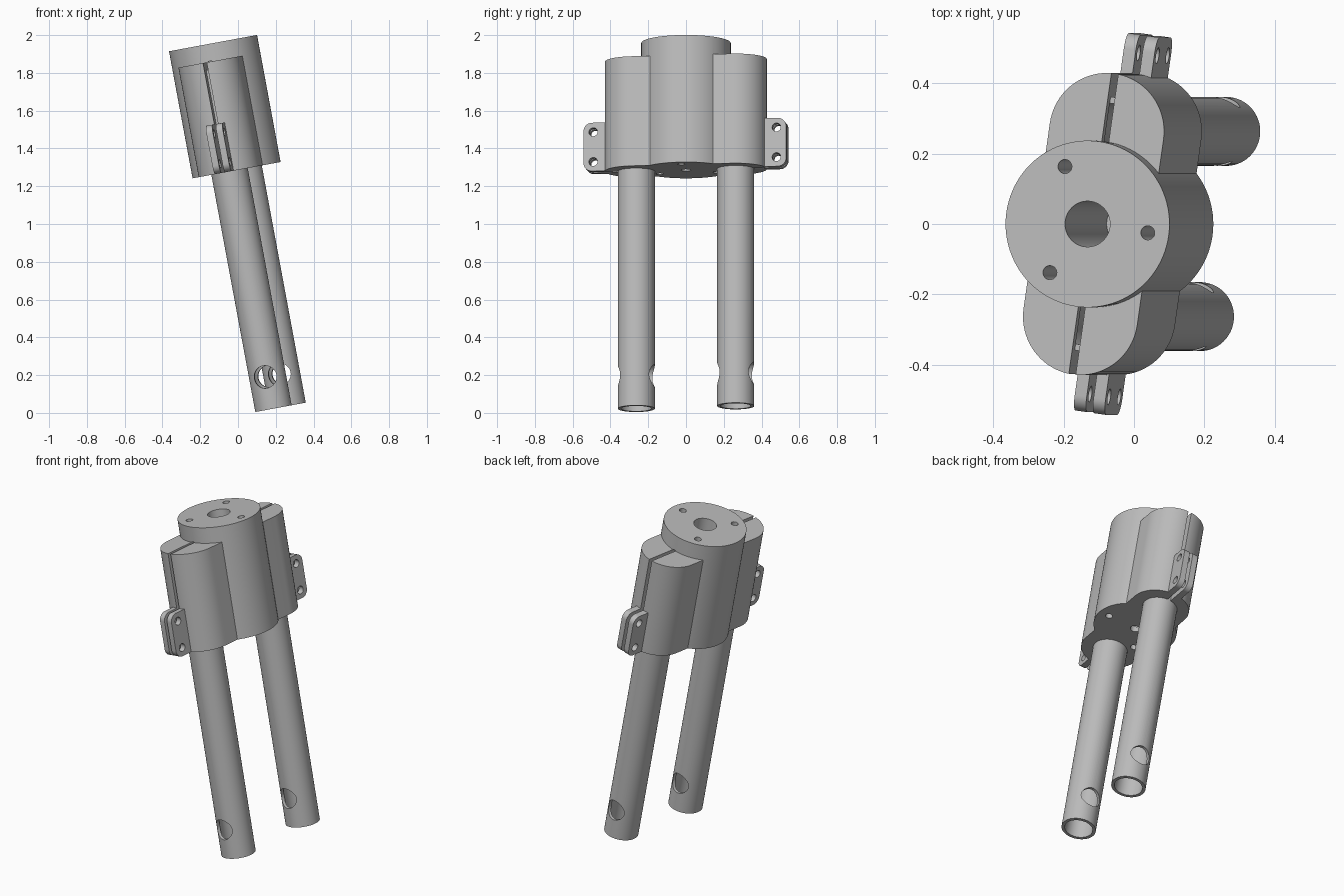
import bpy, bmesh, math
from mathutils import Matrix, Vector

if "Cube" in bpy.data.objects:
    bpy.data.objects.remove(bpy.data.objects["Cube"])

# Dimensions
LEG_Y, LEG_R, LEG_INNER = 0.266, 0.098, 0.08
BODY_R, BODY_H = 0.237, 0.684
LOBE_R, LOBE_H = 0.166, 0.59
LEG_BOTTOM, LEG_TOP = -1.277, 0.55
SLIT = 0.02

# Whole assembly leans to one side and is turned a little about its own axis
FRAME = (Matrix.Translation((-0.0075, 0, 1.285))
         @ Matrix.Rotation(math.radians(-10.5), 4, 'Y')
         @ Matrix.Rotation(math.radians(-8.2), 4, 'Z'))

grey = bpy.data.materials.new("plain_grey")
grey.use_nodes = True
grey.diffuse_color = (0.5, 0.5, 0.5, 1)
grey.node_tree.nodes["Principled BSDF"].inputs["Base Color"].default_value = (0.5, 0.5, 0.5, 1)


def make_object(name, bm):
    bmesh.ops.recalc_face_normals(bm, faces=bm.faces)
    mesh = bpy.data.meshes.new(name)
    bm.to_mesh(mesh)
    bm.free()
    mesh.materials.append(grey)
    ob = bpy.data.objects.new(name, mesh)
    bpy.context.scene.collection.objects.link(ob)
    ob.matrix_world = FRAME
    return ob


def prism(name, outline, z0, z1):
    bm = bmesh.new()
    face = bm.faces.new([bm.verts.new((x, y, z0)) for x, y in outline])
    new = bmesh.ops.extrude_face_region(bm, geom=[face])["geom"]
    bmesh.ops.translate(bm, vec=(0, 0, z1 - z0),
                        verts=[v for v in new if isinstance(v, bmesh.types.BMVert)])
    return make_object(name, bm)


def arc(cx, cy, r, start, end, n):
    angles = [math.radians(start + (end - start) * i / n) for i in range(n + 1)]
    return [(cx + r * math.cos(a), cy + r * math.sin(a)) for a in angles]


def cylinder(name, x, y, r, z0, z1, n=64):
    return prism(name, arc(x, y, r, 0, 360, n)[:-1], z0, z1)


def cross_pin(name, axis, r, length, centre):
    # Cylinder lying along the given axis
    bm = bmesh.new()
    turn = Vector((0, 0, 1)).rotation_difference(Vector(axis)).to_matrix().to_4x4()
    bmesh.ops.create_cone(bm, cap_ends=True, segments=40, radius1=r, radius2=r,
                          depth=length, matrix=Matrix.Translation(centre) @ turn)
    return make_object(name, bm)


def box(name, low, high):
    (x0, y0, z0), (x1, y1, z1) = low, high
    return prism(name, [(x0, y0), (x1, y0), (x1, y1), (x0, y1)], z0, z1)


def combine(ob, others, operation):
    for other in others:
        mod = ob.modifiers.new("combine", 'BOOLEAN')
        mod.operation, mod.object, mod.solver = operation, other, 'EXACT'
    bpy.context.view_layer.update()
    result = bpy.data.meshes.new_from_object(
        ob.evaluated_get(bpy.context.evaluated_depsgraph_get()))
    ob.modifiers.clear()
    ob.data = result
    for other in others:
        bpy.data.objects.remove(other)


def finish(ob):
    ob.data.shade_smooth()
    ob.data.set_sharp_from_angle(angle=math.radians(30))


# Clamp body: central drum joined with a lobe on each side
body = cylinder("clamp_body", 0, 0, BODY_R, 0, BODY_H, 96)
lobes = prism("lobes", arc(0, LEG_Y, LOBE_R, 0, 180, 40)
              + arc(0, -LEG_Y, LOBE_R, 180, 360, 40), 0, LOBE_H)
combine(body, [lobes], 'UNION')

# Centre bore with a thin floor, small floor hole, and three bolt holes
cuts = [cylinder("bore", 0, 0, 0.065, 0.035, 0.8),
        cylinder("floor_hole", 0, 0, 0.027, -0.1, 0.1, 32)]
for k in range(3):
    a = math.radians(120 * k)
    cuts.append(cylinder("bolt_hole", 0.176 * math.cos(a), 0.176 * math.sin(a),
                         0.02, -0.1, 0.8, 32))
# Leg sockets and clamping slits
for s in (-1, 1):
    cuts.append(cylinder("socket", 0, s * LEG_Y, LEG_R + 0.0005, -0.1, LEG_TOP))
    y0, y1 = sorted((s * 0.2, s * 0.6))
    cuts.append(box("slit", (-SLIT / 2, y0, -0.1), (SLIT / 2, y1, LOBE_H + 0.003)))
combine(body, cuts, 'DIFFERENCE')
finish(body)

for s, side in ((-1, "front"), (1, "back")):
    # Hollow leg with a cross hole near its foot
    leg = cylinder(side + "_leg", 0, s * LEG_Y, LEG_R, LEG_BOTTOM, LEG_TOP)
    combine(leg, [cylinder("inside", 0, s * LEG_Y, LEG_INNER, -1.5, 0.8),
                  cross_pin("foot_hole", (0, 1, 0), 0.06, 0.4,
                            (0, s * LEG_Y, -1.104))], 'DIFFERENCE')
    finish(leg)

    # Pair of clamping tabs with rounded outer corners and two screw holes
    for t, hand in ((-1, "right"), (1, "left")):
        x0, x1 = sorted((t * SLIT / 2, t * 0.045))
        y0, y1 = sorted((s * 0.39, s * 0.542))
        tab = box(f"{side}_{hand}_tab", (x0, y0, 0), (x1, y1, 0.26))
        bm = bmesh.new()
        bm.from_mesh(tab.data)
        corners = [e for e in bm.edges
                   if all(abs(v.co.y) > 0.5 for v in e.verts)
                   and abs(e.verts[0].co.x - e.verts[1].co.x) > 0.01]
        bmesh.ops.bevel(bm, geom=corners, offset=0.045, segments=10,
                        profile=0.5, affect='EDGES')
        bm.to_mesh(tab.data)
        bm.free()
        combine(tab, [cross_pin("screw_hole", (1, 0, 0), 0.023, 0.3, (0, s * 0.49, z))
                      for z in (0.05, 0.21)], 'DIFFERENCE')
        finish(tab)
